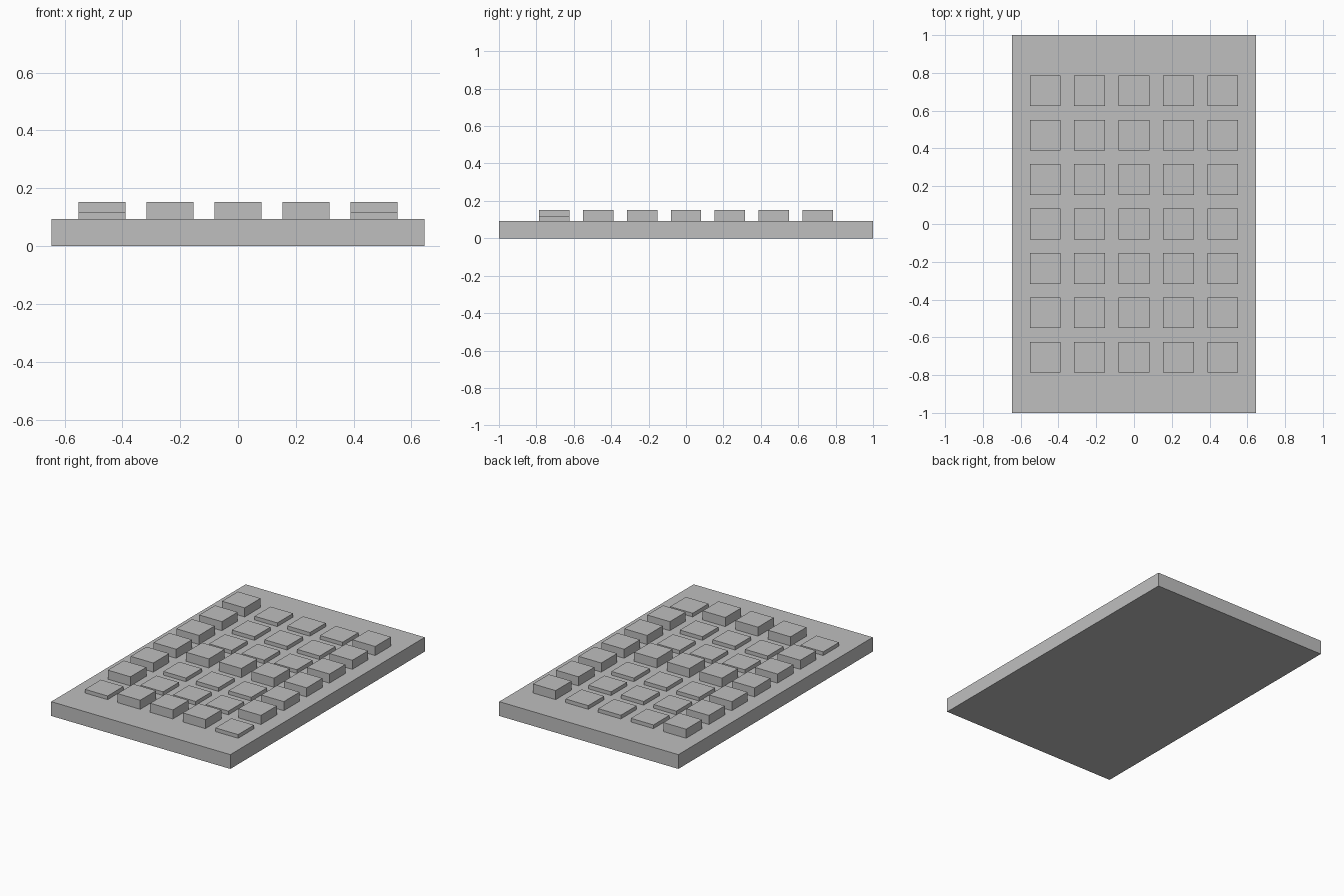
import bpy

cube = bpy.data.objects.get("Cube")
if cube:
    bpy.data.objects.remove(cube, do_unlink=True)

# Single flat material
grey = bpy.data.materials.new("plain grey")
grey.use_nodes = True
color = (0.52, 0.52, 0.52, 1)
grey.diffuse_color = color
grey.node_tree.nodes["Principled BSDF"].inputs["Base Color"].default_value = color


def box(name, x, y, z0, z1, width, depth):
    bpy.ops.mesh.primitive_cube_add(size=1, location=(x, y, (z0 + z1) / 2))
    obj = bpy.context.object
    obj.name = name
    obj.scale = (width, depth, z1 - z0)
    bpy.ops.object.transform_apply(location=False, rotation=False, scale=True)
    obj.data.materials.append(grey)
    return obj


PITCH = 0.235
KEY = 0.163
BASE_TOP = 0.093
LOW_TOP = 0.117
HIGH_TOP = 0.152

# Base slab
box("base_slab", 0, 0, 0, BASE_TOP, 1.29, 2)

# Grid of square pads: the outer columns, centre row and front row stand tall
for row in range(-3, 4):
    for col in range(-2, 3):
        outer = abs(col) == 2
        tall = (row != -3) if outer else row in (-3, 0)
        name = "tall_pad" if tall else "low_pad"
        top = HIGH_TOP if tall else LOW_TOP
        box(name, col * PITCH, row * PITCH, BASE_TOP, top, KEY, KEY)
